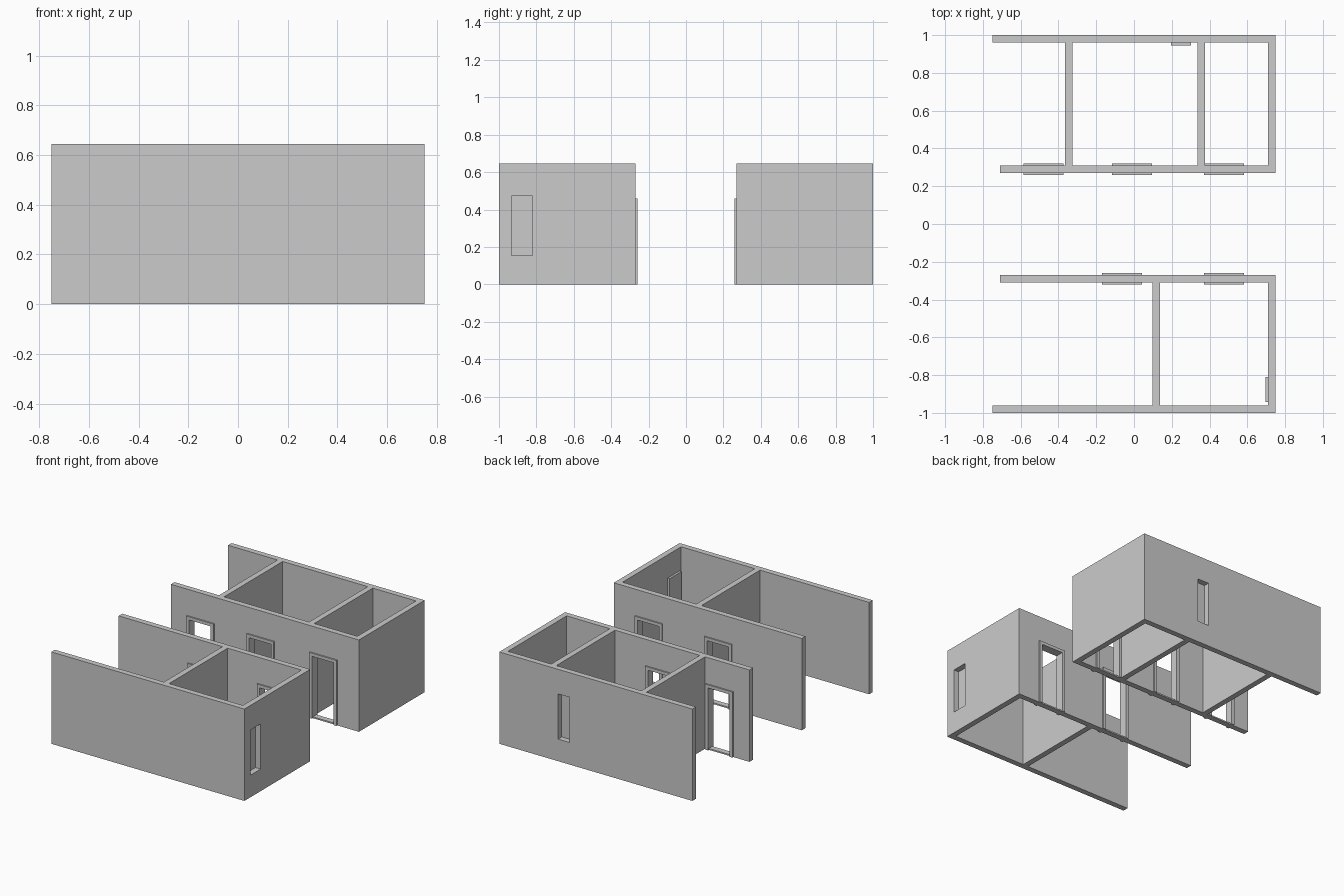
import bpy, bmesh

if "Cube" in bpy.data.objects:
    bpy.data.objects.remove(bpy.data.objects["Cube"])

H = 0.645      # wall height
T = 0.04       # wall thickness
Y_IN = 0.27    # corridor face of each block
DOOR_H = 0.46
FRAME = 0.022  # door frame width
LIP = 0.01     # how far the frames stand proud of the wall


def prism(name, pts, z0, z1):
    """Extrude a plan outline from z0 to z1."""
    bm = bmesh.new()
    face = bm.faces.new([bm.verts.new((x, y, z0)) for x, y in pts])
    top = bmesh.ops.extrude_face_region(bm, geom=[face])
    verts = [v for v in top["geom"] if isinstance(v, bmesh.types.BMVert)]
    bmesh.ops.translate(bm, verts=verts, vec=(0, 0, z1 - z0))
    bmesh.ops.recalc_face_normals(bm, faces=bm.faces)
    me = bpy.data.meshes.new(name)
    bm.to_mesh(me)
    bm.free()
    ob = bpy.data.objects.new(name, me)
    bpy.context.collection.objects.link(ob)
    return ob


def box(name, x, y, z):
    return prism(name, [(x[0], y[0]), (x[1], y[0]), (x[1], y[1]), (x[0], y[1])], *z)


def cut(ob, x, y, z):
    """Cut a box-shaped opening and discard the cutter."""
    cutter = box("cutter", x, y, z)
    cutter.hide_render = True
    mod = ob.modifiers.new("opening", 'BOOLEAN')
    mod.operation = 'DIFFERENCE'
    mod.solver = 'EXACT'
    mod.object = cutter
    bpy.context.view_layer.objects.active = ob
    bpy.ops.object.modifier_apply(modifier=mod.name)
    bpy.data.objects.remove(cutter)


def door_frame(name, x0, x1, s):
    """Portal-shaped frame, upright outline pushed through the wall."""
    f = FRAME
    outline = [(x0, 0), (x0, DOOR_H), (x1, DOOR_H), (x1, 0), (x1 - f, 0),
               (x1 - f, DOOR_H - f), (x0 + f, DOOR_H - f), (x0 + f, 0)]
    ya, yb = sorted((s * (Y_IN - LIP), s * (Y_IN + T + LIP)))
    ob = prism(name, outline, -yb, -ya)
    for v in ob.data.vertices:          # stand the outline upright
        x, y, z = v.co
        v.co = (x, -z, y)


def block(label, s, dividers, doors):
    """U-shaped wall shell with partitions and doors; s = side of the corridor."""
    plan = [(-0.75, 1), (0.75, 1), (0.75, Y_IN), (-0.71, Y_IN), (-0.71, Y_IN + T),
            (0.75 - T, Y_IN + T), (0.75 - T, 1 - T), (-0.75, 1 - T)]
    shell = prism(label + "_walls", [(x, s * y) for x, y in plan], 0, H)
    for i, x in enumerate(dividers):
        box(f"{label}_partition_{i}", (x - T / 2, x + T / 2),
            sorted((s * (Y_IN + T), s * (1 - T))), (0, H))
    for i, (x0, x1) in enumerate(doors):
        m = FRAME / 2
        cut(shell, (x0 + m, x1 - m), sorted((s * (Y_IN - 0.05), s * (Y_IN + T + 0.05))),
            (0.01, DOOR_H - m))
        door_frame(f"{label}_door_frame_{i}", x0, x1, s)
    return shell


back = block("back", 1, (-0.345, 0.355),
             ((-0.585, -0.373), (-0.117, 0.095), (0.37, 0.582)))
front = block("front", -1, (0.117,), ((-0.17, 0.042), (0.37, 0.582)))

# Windows: recessed opening closed by a panel on the room side
cut(back, (0.205, 0.293), (0.9, 1.1), (0.155, 0.472))
box("back_window_panel", (0.196, 0.302), (0.945, 0.96), (0.145, 0.482))
cut(front, (0.65, 0.8), (-0.932, -0.82), (0.155, 0.472))
box("side_window_panel", (0.695, 0.71), (-0.942, -0.81), (0.145, 0.482))
